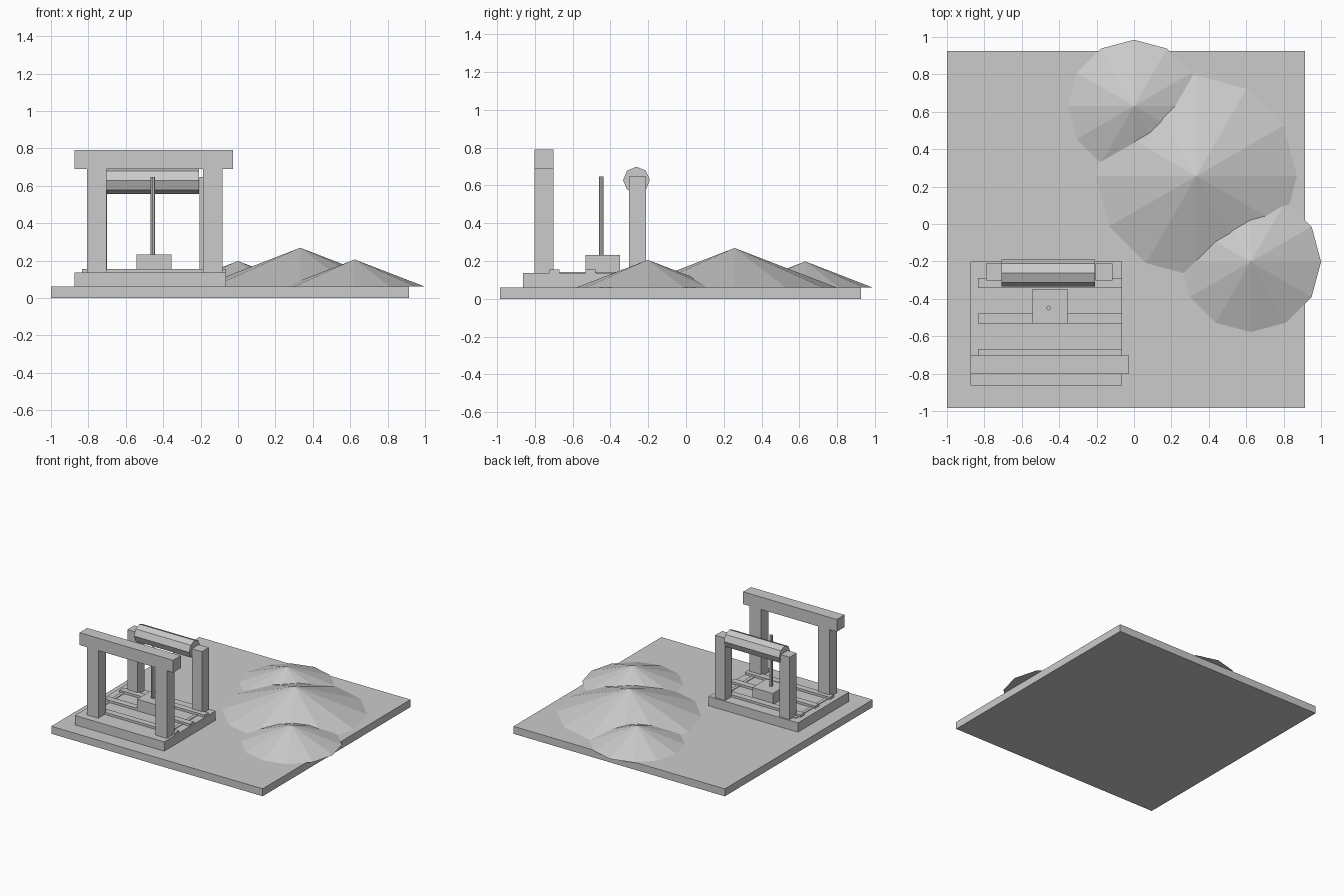
import bpy, bmesh
from mathutils import Matrix

if "Cube" in bpy.data.objects:
    bpy.data.objects.remove(bpy.data.objects["Cube"])


def add_object(name, bm):
    mesh = bpy.data.meshes.new(name)
    bm.to_mesh(mesh)
    bm.free()
    obj = bpy.data.objects.new(name, mesh)
    bpy.context.collection.objects.link(obj)
    return obj


def box(name, x, y, z):
    """Box from (min, max) pairs."""
    bm = bmesh.new()
    size = [b - a for a, b in (x, y, z)]
    mid = [(a + b) / 2 for a, b in (x, y, z)]
    m = Matrix.Translation(mid) @ Matrix.Diagonal((*size, 1))
    bmesh.ops.create_cube(bm, size=1, matrix=m)
    return add_object(name, bm)


def cone(name, sides, r1, r2, depth, centre, axis='Z', turn=0.0):
    bm = bmesh.new()
    bmesh.ops.create_cone(bm, cap_ends=True, segments=sides,
                          radius1=r1, radius2=r2, depth=depth)
    m = Matrix.Translation(centre)
    if axis == 'X':
        m = m @ Matrix.Rotation(1.5707963, 4, 'Y')
    bmesh.ops.transform(bm, matrix=m @ Matrix.Rotation(turn, 4, 'Z'), verts=bm.verts)
    bmesh.ops.remove_doubles(bm, verts=bm.verts, dist=1e-5)
    bmesh.ops.recalc_face_normals(bm, faces=bm.faces)
    return add_object(name, bm)


GROUND = 0.061
DECK = 0.137

# Ground slab and raised platform
box("ground_slab", (-1.0, 0.913), (-0.985, 0.926), (0, GROUND))
box("platform", (-0.873, -0.063), (-0.863, -0.20), (GROUND, DECK))

# Two low rails crossed by three slats
for side, x in (("left", -0.804), ("right", -0.139)):
    box(f"{side}_rail", (x - 0.013, x + 0.013), (-0.72, -0.255), (DECK - 0.01, 0.142))
for i, y in enumerate((-0.695, -0.505, -0.315)):
    box(f"slat_{i + 1}", (-0.833, -0.064), (y - 0.026, y + 0.026), (DECK - 0.005, 0.156))

# Front gate: two posts and a lintel
for side, x in (("left", -0.806), ("right", -0.186)):
    box(f"{side}_front_post", (x, x + 0.104), (-0.802, -0.702), (DECK, 0.69))
box("front_lintel", (-0.873, -0.026), (-0.802, -0.702), (0.69, 0.791))

# Rear posts carrying an eight-sided roller
for side, x in (("left", -0.79), ("right", -0.206)):
    box(f"{side}_rear_post", (x, x + 0.09), (-0.302, -0.212), (DECK, 0.647))
cone("roller", 8, 0.071, 0.071, 0.50, (-0.459, -0.262, 0.628), axis='X')

# Central block with upright rod
box("block", (-0.542, -0.356), (-0.531, -0.348), (0.14, 0.232))
cone("rod", 8, 0.0125, 0.0125, 0.418, (-0.456, -0.449, 0.439))

# Twelve-sided heaps
for name, x, y, r, top in (("large_heap", 0.333, 0.257, 0.538, 0.269),
                           ("right_heap", 0.624, -0.202, 0.376, 0.206),
                           ("back_heap", 0.0, 0.631, 0.354, 0.198)):
    h = top - GROUND
    cone(name, 12, r, 0, h, (x, y, GROUND + h / 2))
